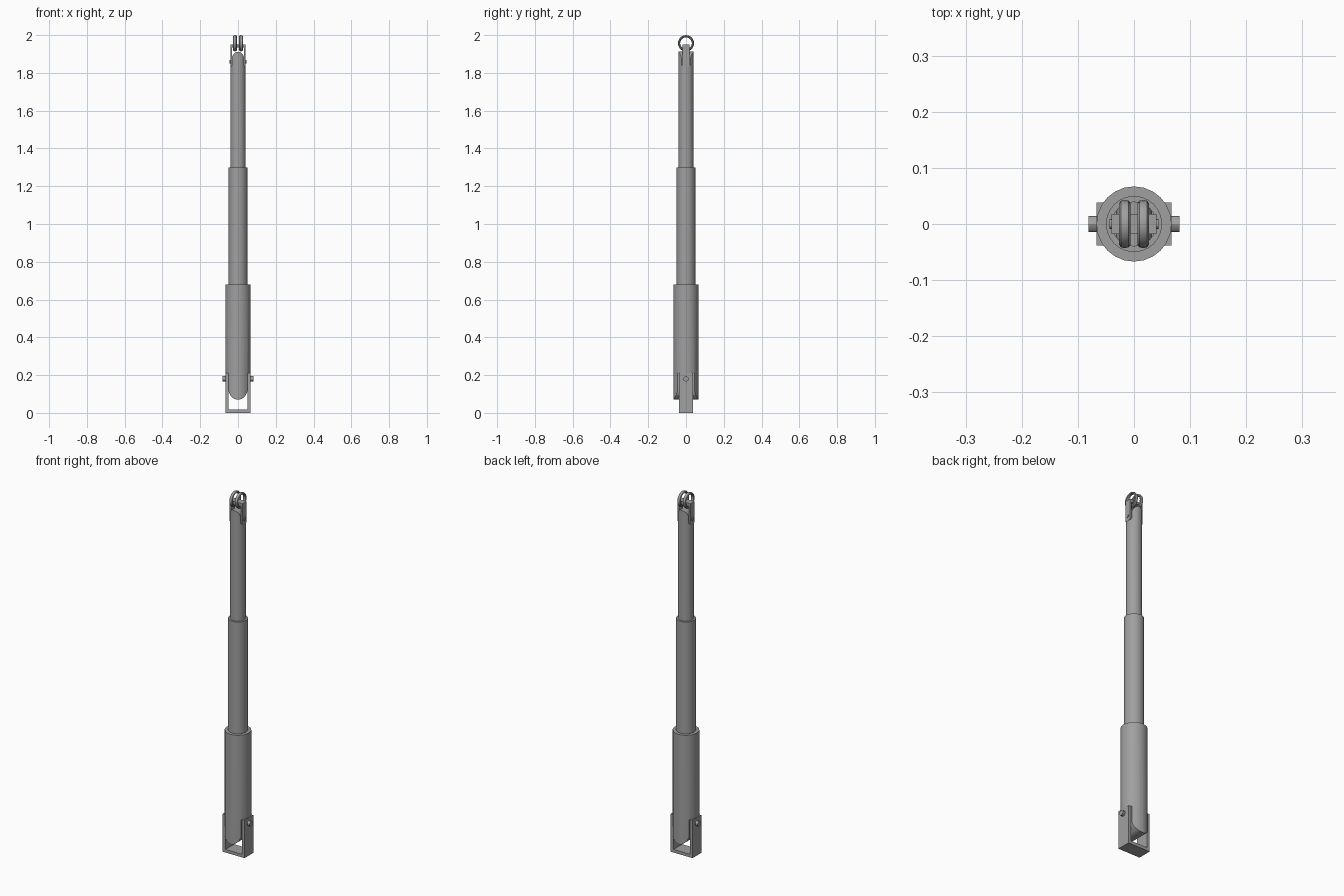
import bpy
import bmesh
from math import cos, sin, pi
from mathutils import Matrix

cube = bpy.data.objects.get("Cube")
if cube:
    bpy.data.objects.remove(cube, do_unlink=True)

steel = bpy.data.materials.new("grey steel")
steel.use_nodes = True
GREY = (0.35, 0.35, 0.35, 1)
steel.diffuse_color = GREY
steel.node_tree.nodes["Principled BSDF"].inputs["Base Color"].default_value = GREY


def finish(name, bm, smooth=True):
    bmesh.ops.recalc_face_normals(bm, faces=bm.faces)
    mesh = bpy.data.meshes.new(name)
    bm.to_mesh(mesh)
    bm.free()
    mesh.materials.append(steel)
    obj = bpy.data.objects.new(name, mesh)
    bpy.context.collection.objects.link(obj)
    if smooth:
        shade(obj)
    return obj


def shade(obj):
    bpy.ops.object.select_all(action='DESELECT')
    obj.select_set(True)
    bpy.context.view_layer.objects.active = obj
    bpy.ops.object.shade_smooth_by_angle(angle=pi / 6)


def tube(name, radius, low, high, sides=24):
    bm = bmesh.new()
    bmesh.ops.create_cone(bm, cap_ends=True, segments=sides, radius1=radius,
                          radius2=radius, depth=high - low,
                          matrix=Matrix.Translation((0, 0, (low + high) / 2)))
    return finish(name, bm)


def pin(name, radius, half_length, z):
    bm = bmesh.new()
    bmesh.ops.create_cone(bm, cap_ends=True, segments=12, radius1=radius,
                          radius2=radius, depth=2 * half_length,
                          matrix=Matrix.Translation((0, 0, z)) @ Matrix.Rotation(pi / 2, 4, 'Y'))
    return finish(name, bm)


def extrude_y(name, points, half_depth, smooth=False):
    """Extrude an outline in x and z along y."""
    bm = bmesh.new()
    face = bm.faces.new([bm.verts.new((x, -half_depth, z)) for x, z in points])
    new = bmesh.ops.extrude_face_region(bm, geom=[face])["geom"]
    bmesh.ops.translate(bm, vec=(0, 2 * half_depth, 0),
                        verts=[v for v in new if isinstance(v, bmesh.types.BMVert)])
    return finish(name, bm, smooth)


def round_end(obj, flat, shoulder, arc_z, tip, far):
    """Flatten the sides of a tube end and round its tip."""
    arc = [(flat * cos(pi * i / 16), arc_z + (tip - arc_z) * sin(pi * i / 16))
           for i in range(17)]
    points = [(0.1, far), (0.1, shoulder), (flat, shoulder)] + arc
    points += [(-flat, shoulder), (-0.1, shoulder), (-0.1, far)]
    cutter = extrude_y("end_cutter", points, 0.2)
    cutter.hide_render = True
    mod = obj.modifiers.new("rounded end", 'BOOLEAN')
    mod.operation = 'INTERSECT'
    mod.solver = 'EXACT'
    mod.object = cutter
    bpy.context.view_layer.objects.active = obj
    bpy.ops.object.modifier_apply(modifier=mod.name)
    bpy.data.objects.remove(cutter, do_unlink=True)
    shade(obj)


def clevis(name, outer, inner, half_depth, end, bar, leg):
    """U-shaped bracket: end is its closed side, leg its open side."""
    extrude_y(name, [(-outer, end), (outer, end), (outer, leg), (inner, leg),
                     (inner, bar), (-inner, bar), (-inner, leg), (-outer, leg)], half_depth)


# Telescoping tubes
lower = tube("lower_tube", 0.067, 0.05, 0.68)
round_end(lower, 0.05, 0.21, 0.125, 0.07, 0.9)
tube("middle_tube", 0.05, 0.5, 1.30)
upper = tube("upper_tube", 0.04, 1.2, 1.95)
round_end(upper, 0.032, 1.84, 1.875, 1.912, 1.0)

# Mounting brackets and their pins
clevis("base_bracket", 0.067, 0.05, 0.038, 0, 0.017, 0.21)
pin("base_pin", 0.014, 0.081, 0.18)
clevis("top_bracket", 0.04, 0.031, 0.018, 1.95, 1.935, 1.835)
pin("top_pin", 0.009, 0.044, 1.86)

# Pair of rings threaded through the top bracket
for side, x in (("left", 0.0165), ("right", -0.0165)):
    bm = bmesh.new()
    loops = []
    for i in range(20):
        a = 2 * pi * i / 20
        loop = []
        for j in range(8):
            b = 2 * pi * j / 8
            r = 0.037 + 0.006 * cos(b)
            loop.append(bm.verts.new((x + 0.01 * sin(b), r * cos(a), 1.957 + r * sin(a))))
        loops.append(loop)
    for i in range(20):
        p, q = loops[i], loops[(i + 1) % 20]
        for j in range(8):
            k = (j + 1) % 8
            bm.faces.new((p[j], q[j], q[k], p[k]))
    finish(side + "_ring", bm)
